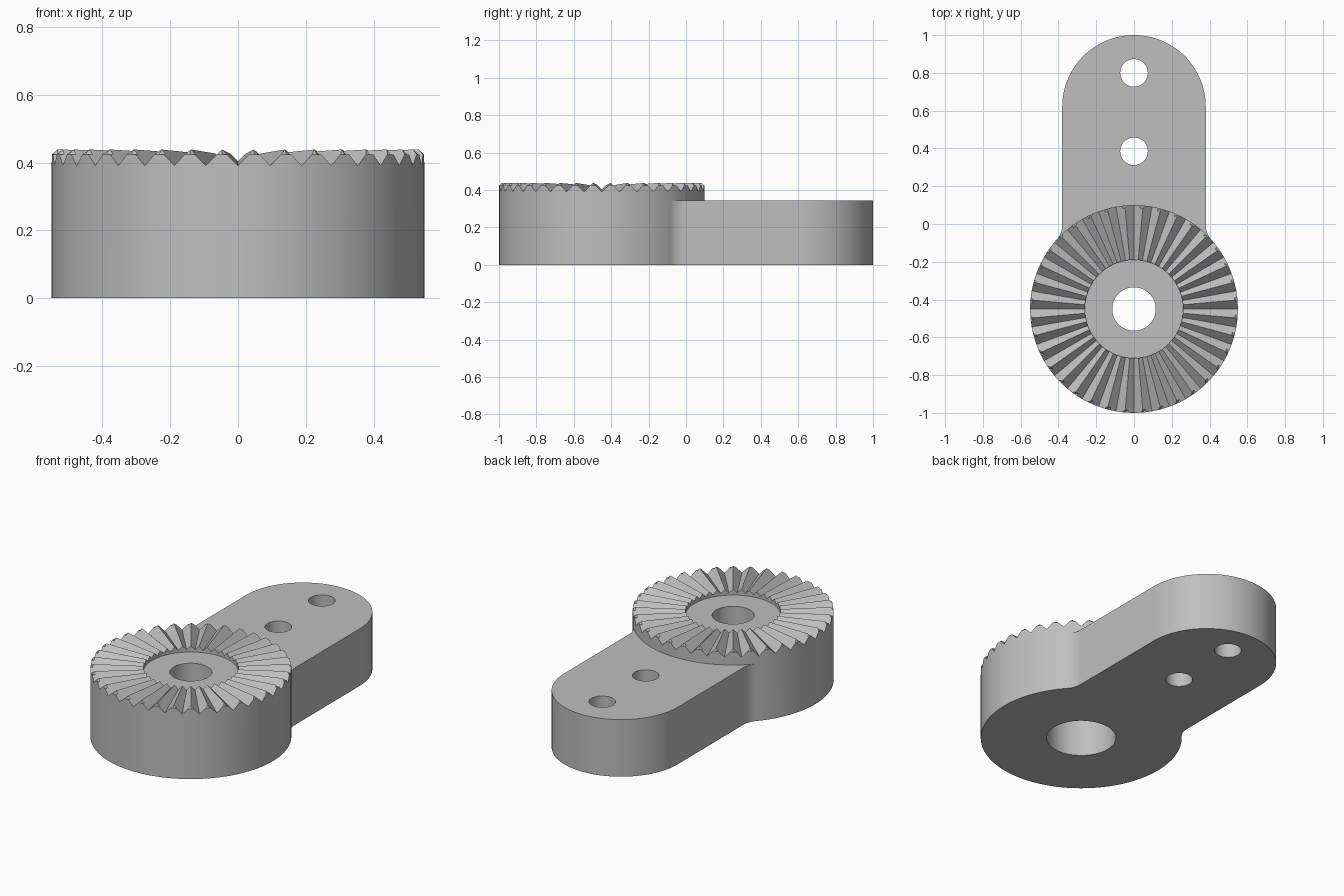
import bpy, bmesh
from math import sin, cos, pi, radians, sqrt, atan2

old = bpy.data.objects.get("Cube")
if old:
    bpy.data.objects.remove(old, do_unlink=True)

HUB_Y, HUB_R = -0.45, 0.55
ARM_R, ARM_END, ARM_TOP = 0.38, 0.62, 0.345
TEETH, TOOTH_IN, FLOOR = 36, 0.26, 0.39
MID, CHAMFER = 0.415, 0.015

grey = bpy.data.materials.new("plain grey")
grey.use_nodes = True
colour = (0.52, 0.52, 0.52, 1)
grey.diffuse_color = colour
grey.node_tree.nodes["Principled BSDF"].inputs["Base Color"].default_value = colour


def make_object(name, bm):
    bmesh.ops.recalc_face_normals(bm, faces=bm.faces)
    mesh = bpy.data.meshes.new(name)
    bm.to_mesh(mesh)
    bm.free()
    mesh.materials.append(grey)
    obj = bpy.data.objects.new(name, mesh)
    bpy.context.collection.objects.link(obj)
    return obj


def boolean(target, other, operation):
    other.hide_render = True
    mod = target.modifiers.new(operation, 'BOOLEAN')
    mod.operation, mod.solver, mod.object = operation, 'EXACT', other
    bpy.context.view_layer.objects.active = target
    bpy.ops.object.modifier_apply(modifier=mod.name)
    bpy.data.objects.remove(other, do_unlink=True)


def drill(target, y, radius, z0, z1):
    bm = bmesh.new()
    bmesh.ops.create_cone(bm, cap_ends=True, segments=64, radius1=radius,
                          radius2=radius, depth=z1 - z0)
    bmesh.ops.translate(bm, verts=bm.verts, vec=(0, y, (z0 + z1) / 2))
    boolean(target, make_object("hole_cutter", bm), 'DIFFERENCE')


# Toothed hub: radial teeth whose depth grows outward, chamfered at the rim
PITCH = 2 * pi / TEETH
HALF = HUB_R * PITCH / 4
RIM = MID + HALF - CHAMFER
cut = (RIM - MID + HALF) / (4 * HALF)


def tooth_z(r, u):
    wave = 1 - 4 * abs(u - 0.5)
    return min(MID + r * PITCH / 4 * wave, RIM + HUB_R - r)


def build_hub():
    bm = bmesh.new()
    spokes = []
    for i in range(TEETH):
        for u in (0, cut, 0.5, 1 - cut):
            a = (i + u) * PITCH
            inner = HUB_R - CHAMFER
            ring = [(HUB_R, 0), (HUB_R, tooth_z(HUB_R, u)), (inner, tooth_z(inner, u)),
                    (TOOTH_IN, tooth_z(TOOTH_IN, u)), (TOOTH_IN, FLOOR)]
            spokes.append([bm.verts.new((r * cos(a), HUB_Y + r * sin(a), z)) for r, z in ring])
    for k, p in enumerate(spokes):
        q = spokes[(k + 1) % len(spokes)]
        for j in (0, 2, 3):
            bm.faces.new((p[j], q[j], q[j + 1], p[j + 1]))
        # rim chamfer: split each quad towards the crest
        if k % 2:
            crest, side = (q, p) if k % 4 == 1 else (p, q)
        else:
            crest, side = (q, p) if k % 4 == 2 else (p, q)
        bm.faces.new((crest[2], side[2], side[1]))
        bm.faces.new((crest[2], side[1], crest[1]))
    bm.faces.new([s[0] for s in spokes])
    bm.faces.new([s[4] for s in spokes])
    return make_object("toothed_bracket", bm)


# Arm: rounded end, straight sides and fillets running into the hub
def build_arm():
    fillet = 0.12
    fx = ARM_R + fillet
    dy = sqrt((HUB_R + fillet) ** 2 - fx ** 2)
    end = pi + atan2(dy, fx)
    half = [(0.3, HUB_Y)]
    for i in range(13):
        a = end + (pi - end) * i / 12
        half.append((fx + fillet * cos(a), HUB_Y + dy + fillet * sin(a)))
    for i in range(32):
        a = pi / 2 * i / 32
        half.append((ARM_R * cos(a), ARM_END + ARM_R * sin(a)))
    outline = half + [(0, ARM_END + ARM_R)] + [(-x, y) for x, y in reversed(half)]
    bm = bmesh.new()
    face = bm.faces.new([bm.verts.new((x, y, 0)) for x, y in outline])
    top = bmesh.ops.extrude_face_region(bm, geom=[face])["geom"]
    bmesh.ops.translate(bm, vec=(0, 0, ARM_TOP),
                        verts=[v for v in top if isinstance(v, bmesh.types.BMVert)])
    return make_object("arm", bm)


bracket = build_hub()
boolean(bracket, build_arm(), 'UNION')

# Hub bore, wider bore from below, and two arm holes
drill(bracket, HUB_Y, 0.115, -0.1, 0.6)
drill(bracket, HUB_Y, 0.19, -0.1, 0.26)
for y in (0.385, 0.8):
    drill(bracket, y, 0.073, -0.1, 0.6)

bpy.ops.object.select_all(action='DESELECT')
bracket.select_set(True)
bpy.context.view_layer.objects.active = bracket
bpy.ops.object.shade_smooth_by_angle(angle=radians(25))
